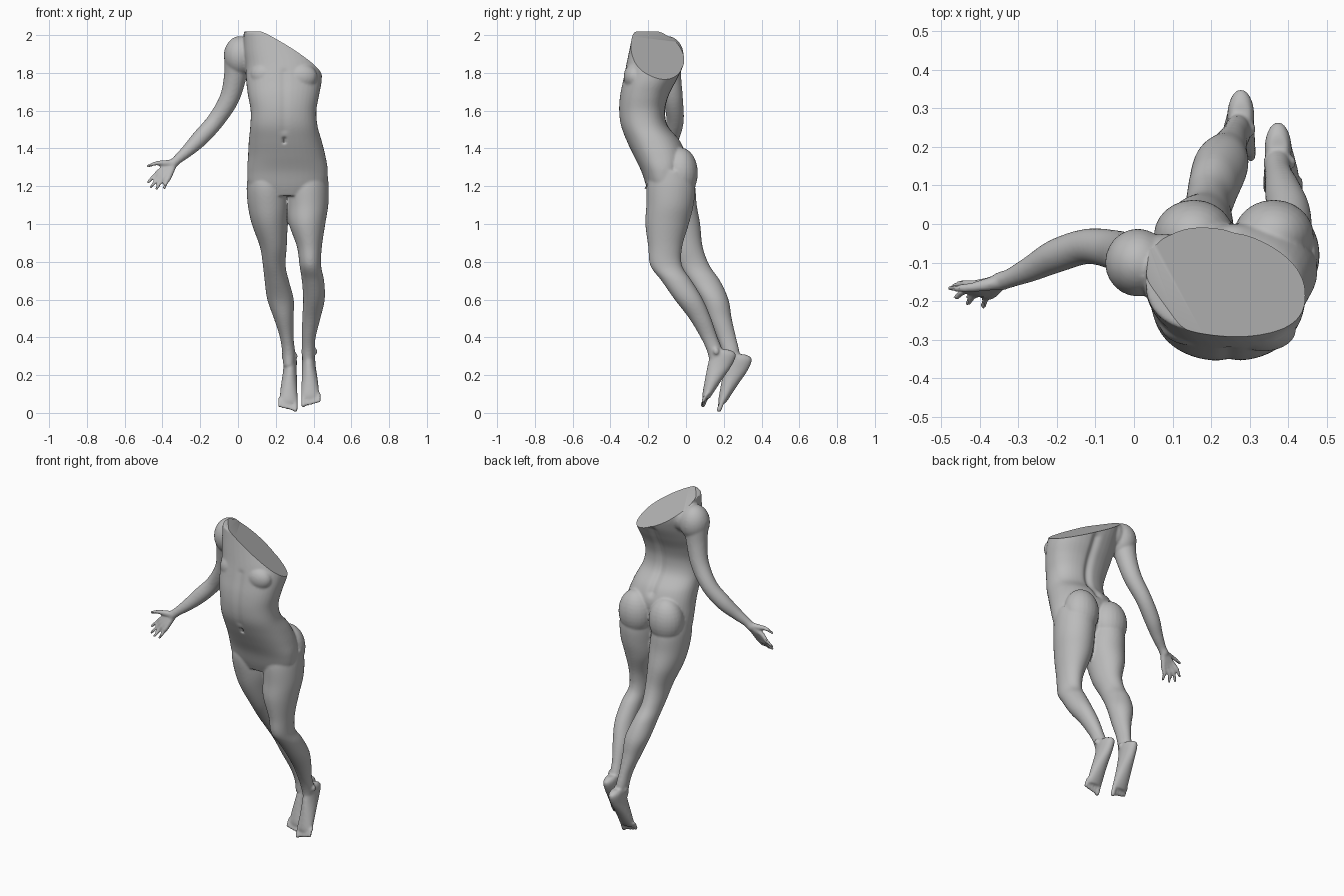
import bpy, bmesh, math
from mathutils import Vector, Matrix

cube = bpy.data.objects.get("Cube")
if cube:
    bpy.data.objects.remove(cube, do_unlink=True)

stone = bpy.data.materials.new("grey_stone")
stone.use_nodes = True
GREY = (0.5, 0.5, 0.5, 1)
stone.diffuse_color = GREY
stone.node_tree.nodes["Principled BSDF"].inputs["Base Color"].default_value = GREY

bm = bmesh.new()


def spline(pts, steps=6):
    """Catmull-Rom through tuples of any length."""
    out = []
    for i in range(len(pts) - 1):
        p = [pts[max(0, min(len(pts) - 1, i + k))] for k in (-1, 0, 1, 2)]
        for s in range(steps):
            t = s / steps
            out.append([0.5 * (2 * b + (c - a) * t + (2 * a - 5 * b + 4 * c - d) * t * t
                               + (3 * b - a - 3 * c + d) * t ** 3) for a, b, c, d in zip(*p)])
    out.append(list(pts[-1]))
    return out


def skin(rings):
    """Closed skin over equal rings of points."""
    vr = [[bm.verts.new(p) for p in r] for r in rings]
    n = len(vr[0])
    for a, b in zip(vr, vr[1:]):
        for j in range(n):
            bm.faces.new((a[j], a[(j + 1) % n], b[(j + 1) % n], b[j]))
    bm.faces.new(vr[0][::-1])
    bm.faces.new(vr[-1])


def loft(sections, power=2.0, n=40):
    """Level slices (z, cx, cy, rx, ry), power squares off the ellipse."""
    rings = []
    for z, cx, cy, rx, ry in spline(sorted(sections)):
        ring = []
        for j in range(n):
            a = 2 * math.pi * j / n
            c, s = math.cos(a), math.sin(a)
            ring.append((cx + rx * math.copysign(abs(c) ** (2 / power), c),
                         cy + ry * math.copysign(abs(s) ** (2 / power), s), z))
        rings.append(ring)
    skin(rings)


def ball(c, r, turn=0.0):
    m = Matrix.Translation(c) @ Matrix.Rotation(turn, 4, 'Y') @ Matrix.Diagonal((*r, 1))
    bmesh.ops.create_uvsphere(bm, u_segments=24, v_segments=16, radius=1, matrix=m)


def tube(path, n=20):
    """Round limb along (x, y, z, radius), with rounded ends."""
    pts = spline(path)
    rings = []
    for i, p in enumerate(pts):
        d = Vector(pts[min(i + 1, len(pts) - 1)][:3]) - Vector(pts[max(i - 1, 0)][:3])
        u = d.cross(Vector((0, 1, 0))).normalized()
        v = d.cross(u).normalized()
        rings.append([Vector(p[:3]) + p[3] * (math.cos(2 * math.pi * j / n) * u
                      + math.sin(2 * math.pi * j / n) * v) for j in range(n)])
    skin(rings)
    for p in (path[0], path[-1]):
        ball(p[:3], (p[3],) * 3)


# Torso
loft([(1.15, .257, -.12, .13, .07), (1.2, .26, -.115, .2, .095), (1.28, .262, -.122, .213, .115),
      (1.36, .258, -.138, .205, .138), (1.44, .25, -.172, .193, .142), (1.52, .243, -.22, .178, .125),
      (1.6, .241, -.232, .174, .123), (1.68, .241, -.22, .188, .13), (1.76, .243, -.192, .2, .142),
      (1.84, .24, -.165, .2, .152), (1.92, .22, -.15, .19, .15), (2.02, .2, -.15, .17, .13)], 2.3)
# Chest, buttocks and lower belly
ball((.15, -.255, 1.79), (.085, .06, .07))
ball((.335, -.275, 1.78), (.085, .055, .07))
for x in (.155, .362):
    ball((x, -.03, 1.27), (.104, .093, .135))
ball((.25, -.175, 1.21), (.04, .035, .05))

# Legs
loft([(1.28, .152, -.085, .095, .11), (1.2, .152, -.08, .106, .128), (1.1, .16, -.068, .108, .125),
      (1.0, .168, -.045, .095, .12), (.88, .187, -.01, .071, .098), (.78, .192, .04, .06, .085),
      (.7, .205, .095, .064, .085), (.6, .225, .15, .07, .075), (.5, .242, .18, .052, .062),
      (.4, .258, .215, .036, .05), (.32, .268, .238, .034, .045), (.25, .27, .24, .03, .04)])
loft([(1.28, .372, -.085, .1, .11), (1.2, .37, -.08, .11, .128), (1.1, .37, -.085, .108, .125),
      (1.0, .366, -.1, .096, .115), (.88, .378, -.11, .066, .09), (.78, .383, -.105, .057, .084),
      (.7, .397, -.05, .059, .08), (.6, .402, .015, .057, .075), (.5, .388, .075, .048, .058),
      (.4, .375, .122, .036, .045), (.33, .372, .152, .034, .042), (.27, .372, .165, .03, .04)])

# Feet, hanging with the soles to the back: m = side, (ox, oy, oz) = offset
for m, ox, oy, oz in ((1, .377, 0, 0), (-1, .273, .085, -.025)):
    loft([(z + oz, ox + m * x, y + oy, rx, ry) for z, x, y, rx, ry in
          ((.335, -.004, .185, .025, .045), (.31, -.004, .196, .034, .068),
           (.25, -.002, .178, .036, .064), (.17, .003, .143, .043, .044),
           (.1, .005, .114, .048, .027), (.075, .005, .105, .046, .018))])
    for i in range(5):
        r = .0135 if i == 0 else .0095
        x = ox + m * (-.03 + .0195 * i + (.004 if i else 0))
        tip = .042 + .005 * i + oz
        tube([(x, .112 + oy, .1 + oz, r), (x, .1 + oy, tip + .025, r), (x, .09 + oy, tip, r)], 12)
    # Ankle bones
    for s in (-1, 1):
        ball((ox + s * .032, .16 + oy, .325 + oz), (.011, .016, .018))

# Shoulder and arm
ball((.01, -.1, 1.89), (.085, .088, .105))
ball((.08, -.11, 1.9), (.1, .085, .085))
tube([(.0, -.1, 1.9, .075), (-.015, -.085, 1.78, .06), (-.048, -.068, 1.66, .052),
      (-.12, -.058, 1.545, .046), (-.2, -.082, 1.455, .044), (-.265, -.115, 1.39, .034),
      (-.32, -.14, 1.342, .025), (-.345, -.148, 1.318, .025)])

# Hand: palm rods, thumb, then four fingers as (knuckle, tip)
fingers = (((-.408, -.158, 1.285), (-.475, -.167, 1.222)), ((-.4, -.166, 1.267), (-.461, -.19, 1.195)),
           ((-.387, -.174, 1.252), (-.431, -.206, 1.187)), ((-.368, -.18, 1.243), (-.39, -.213, 1.19)))
for k, t in fingers:
    mid = (Vector(k) + Vector(t)) / 2 + Vector((-.003, .008, 0))
    tube([(-.337, -.145, 1.32, .018), (*k, .0145), (*mid, .011), (*t, .0085)], 12)
tube([(-.338, -.147, 1.322, .02), (-.385, -.158, 1.322, .017), (-.43, -.165, 1.322, .012),
      (-.475, -.166, 1.307, .009)], 12)

# Blend the parts into one skin
bmesh.ops.recalc_face_normals(bm, faces=bm.faces)
mesh = bpy.data.meshes.new("body")
bm.to_mesh(mesh)
bm.free()
body = bpy.data.objects.new("body", mesh)
bpy.context.collection.objects.link(body)
rm = body.modifiers.new("blend", 'REMESH')
rm.mode, rm.voxel_size = 'VOXEL', .0065
sm = body.modifiers.new("soften", 'SMOOTH')
sm.factor, sm.iterations = .5, 7
deps = bpy.context.evaluated_depsgraph_get()
skin_mesh = bpy.data.meshes.new_from_object(body.evaluated_get(deps))
body.modifiers.clear()
body.data = skin_mesh

bm = bmesh.new()
bm.from_mesh(skin_mesh)


def groove(a, b, width, depth, side):
    """Press a soft channel between a and b into the front (-1) or back (1)."""
    a, b = Vector(a), Vector(b)
    for v in bm.verts:
        if v.normal.y * side < 0.2:
            continue
        t = max(0, min(1, (v.co - a).dot(b - a) / max((b - a).length_squared, 1e-9)))
        d = (v.co - a.lerp(b, t))
        q = (d.x ** 2 + d.z ** 2) / width ** 2
        if abs(d.y) < .1 and q < 6:
            v.co.y -= side * depth * math.exp(-q)


# Spine, navel and belly line
groove((.25, -.06, 1.42), (.25, -.04, 1.8), .022, .014, 1)
groove((.245, -.32, 1.435), (.245, -.32, 1.45), .009, .014, -1)
groove((.245, -.34, 1.5), (.245, -.33, 1.8), .02, .005, -1)

# Flat slanted break across neck and left shoulder
cut = bmesh.ops.bisect_plane(bm, geom=bm.verts[:] + bm.edges[:] + bm.faces[:],
                             plane_co=(0, 0, 1.975), plane_no=Vector((.62, .45, 1)).normalized(),
                             clear_outer=True)
rim = [e for e in cut["geom_cut"] if isinstance(e, bmesh.types.BMEdge)]
bmesh.ops.holes_fill(bm, edges=rim, sides=0)
bm.to_mesh(skin_mesh)
bm.free()

skin_mesh.materials.clear()
skin_mesh.materials.append(stone)
bpy.ops.object.select_all(action='DESELECT')
body.select_set(True)
bpy.context.view_layer.objects.active = body
bpy.ops.object.shade_smooth_by_angle(angle=math.radians(35))
